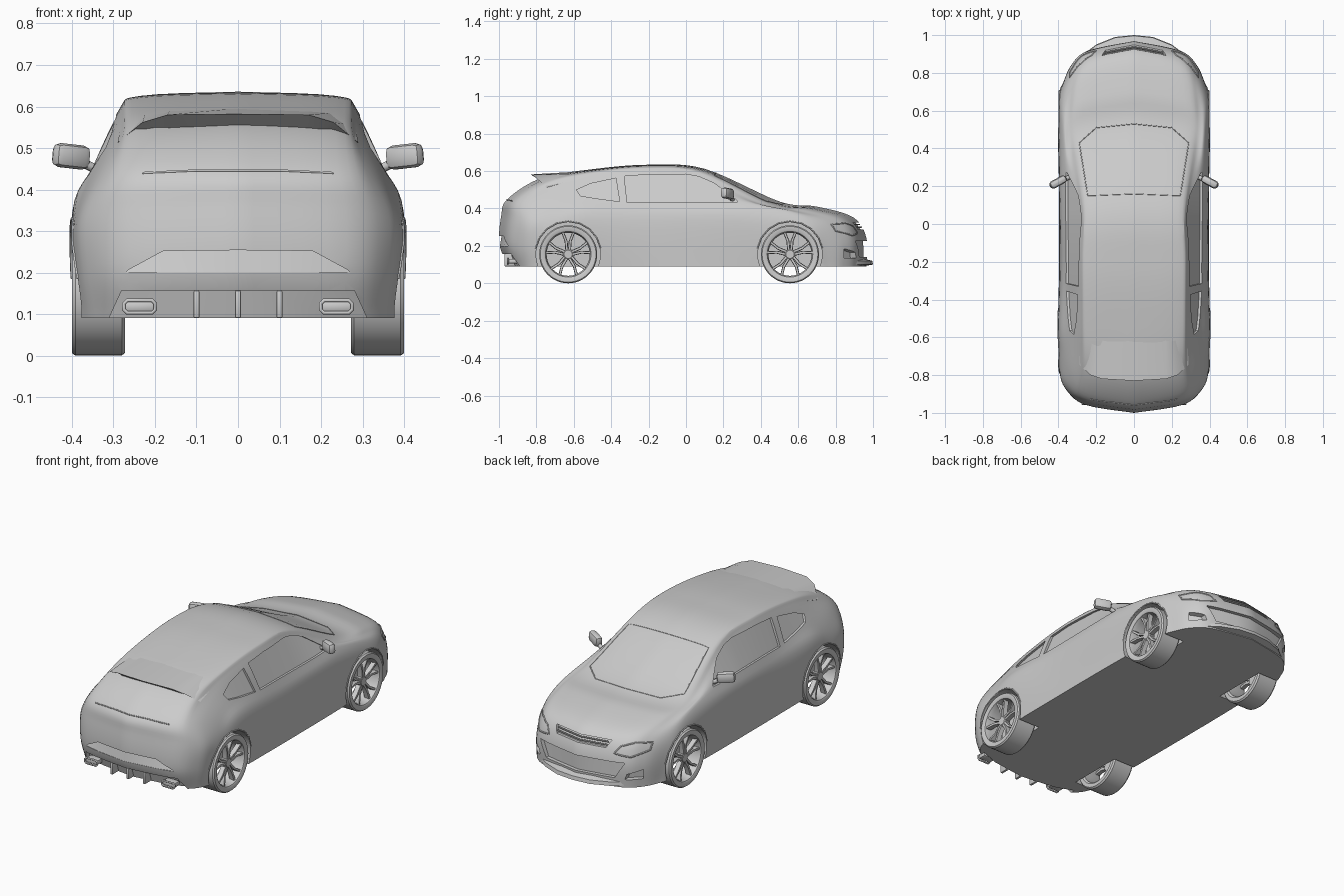
import bpy, bmesh, math
from mathutils import Vector as V, Matrix
from mathutils.bvhtree import BVHTree

if "Cube" in bpy.data.objects:
    bpy.data.objects.remove(bpy.data.objects["Cube"])


def spline(pts, f):
    """Catmull-Rom point at fraction f of a control polygon."""
    n = len(pts) - 1
    i = min(int(f * n), n - 1)
    t = f * n - i
    a, b, c, d = (V(pts[max(0, min(n, i + k))]) for k in (-1, 0, 1, 2))
    return 0.5 * (2*b + (c - a)*t + (2*a - 5*b + 4*c - d)*t*t + (3*b - a - 3*c + d)*t**3)


def finish(name, bm, angle=0.55):
    bmesh.ops.remove_doubles(bm, verts=bm.verts, dist=1e-5)
    bmesh.ops.recalc_face_normals(bm, faces=bm.faces)
    me = bpy.data.meshes.new(name)
    bm.to_mesh(me)
    ob = bpy.data.objects.new(name, me)
    bpy.context.collection.objects.link(ob)
    me.shade_smooth()
    me.set_sharp_from_angle(angle=angle)
    return ob


def loft(bm, rails, closed=True, caps=True):
    """Skin between rows of points, optionally wrapped round and capped."""
    g = [[bm.verts.new(p) for p in r] for r in rails]
    for i in range(len(g) if closed else len(g) - 1):
        a, b = g[i], g[(i + 1) % len(g)]
        for j in range(len(a) - 1):
            bm.faces.new((a[j], a[j + 1], b[j + 1], b[j]))
    if caps:
        bm.faces.new([r[0] for r in g])
        bm.faces.new([r[-1] for r in g])


def mirror_row(half):
    return [V((-p[0], p[1], p[2])) for p in half[:0:-1]] + [V(p) for p in half]


# Body shell: lengthwise rails from rear bumper over the roof to the nose
centre = [(0, y, z) for y, z in (
    (-.95, .09), (-.998, .21), (-.988, .36), (-.955, .45), (-.775, .562), (-.5, .61), (-.2, .634),
    (.1, .612), (.5, .437), (.7, .41), (.895, .352), (.965, .24), (.965, .09))]
roof_edge = [
    (.25, -.915, .09), (.26, -.955, .2), (.26, -.945, .35), (.24, -.915, .45), (.235, -.75, .55),
    (.235, -.5, .6), (.235, -.2, .625), (.235, .09, .6), (.27, .46, .43), (.27, .66, .4),
    (.24, .85, .345), (.24, .915, .23), (.24, .915, .09)]
pillar = [
    (.34, -.86, .09), (.36, -.87, .2), (.365, -.86, .33), (.32, -.84, .44), (.29, -.7, .52),
    (.285, -.5, .568), (.287, -.2, .592), (.285, .06, .567), (.335, .38, .43), (.345, .6, .385),
    (.33, .77, .335), (.33, .84, .22), (.33, .84, .09)]
belt = [(.38, -.78, .09), (.395, -.76, .3), (.355, -.6, .44), (.357, -.2, .437),
        (.37, .36, .415), (.388, .67, .31), (.37, .76, .09)]
shoulder = [(.39, -.72, .09), (.4, -.68, .22), (.4, -.55, .34), (.39, -.2, .33),
            (.397, .28, .33), (.4, .62, .24), (.385, .72, .09)]
sill = [(.39, -.68, .09), (.395, -.35, .09), (.395, .25, .09), (.385, .68, .09)]
rails = [centre, roof_edge, pillar, belt, shoulder, sill]
bm = bmesh.new()
for s in (1, -1):
    rows = []
    for i in range(73):
        cs = [spline(r, i / 72) for r in rails]
        row = [spline(cs, j / 25) for j in range(26)]
        rows.append([(s * p.x, p.y, max(p.z, .09)) for p in row])
    loft(bm, rows, closed=False, caps=False)
bmesh.ops.remove_doubles(bm, verts=bm.verts, dist=1e-5)
bmesh.ops.edgeloop_fill(bm, edges=[e for e in bm.edges if e.is_boundary])
bmesh.ops.recalc_face_normals(bm, faces=bm.faces)
tree = BVHTree.FromBMesh(bm)
body = finish("body", bm)
SIDE, FRONT, REAR, TOP = V((1, 0, 0)), V((0, 1, 0)), V((0, -1, 0)), V((0, 0, 1))


def hit(p, d):
    """Project a 2D drawing point onto the body, seen from direction d."""
    a, b = p
    o = V((2*d.x, a, b)) if d.x else V((a, 2*d.y, b)) if d.y else V((a, b, 2))
    low = o.z - max(o.z, .1)
    o.z -= low
    loc = tree.ray_cast(o, -d)[0]
    return loc + V((0, 0, low))


def cut(cutter):
    m = body.modifiers.new("cut", 'BOOLEAN')
    m.object, m.operation, m.solver = cutter, 'DIFFERENCE', 'EXACT'
    bpy.context.view_layer.objects.active = body
    bpy.ops.object.modifier_apply(modifier=m.name)
    bpy.data.objects.remove(cutter)


def recess(top, bottom, d, depth_top, depth_bottom):
    bm = bmesh.new()
    t, b = [hit(p, d) for p in top], [hit(p, d) for p in bottom]
    loft(bm, [[p - d*depth_top for p in t], [p - d*depth_bottom for p in b],
              [p + d*.08 for p in b], [p + d*.08 for p in t]])
    cut(finish("cutter", bm))


def tube(name, pts, r, closed=False):
    cu = bpy.data.curves.new(name, 'CURVE')
    cu.dimensions, cu.bevel_depth, cu.bevel_resolution = '3D', r, 1
    sp = cu.splines.new('POLY')
    sp.points.add(len(pts) - 1)
    for q, p in zip(sp.points, pts):
        q.co = (*p, 1)
    sp.use_cyclic_u = closed
    bpy.context.collection.objects.link(bpy.data.objects.new(name, cu))


def seam(name, pts, d, r, closed=False):
    ends = pts[1:] + pts[:1] if closed else pts[1:]
    fine = [V(a).lerp(V(b), k / 6) for a, b in zip(pts, ends) for k in range(6)]
    if not closed:
        fine.append(V(pts[-1]))
    tube(name, [hit(p, d) for p in fine], r, closed)


# Recesses: side glass, fog pockets, wheel arches
WHEELS = {"rear": -.63, "front": .556}
for s in (1, -1):
    recess([(-.33, .572), (-.2, .582), (0, .583), (.07, .57), (.15, .535), (.27, .445)],
           [(-.315, .433), (-.2, .433), (0, .433), (.07, .433), (.15, .433), (.275, .435)],
           SIDE * s, .012, .012)
    recess([(-.585, .5), (-.51, .533), (-.375, .562)],
           [(-.565, .468), (-.49, .455), (-.355, .437)], SIDE * s, .012, .012)
    recess([(s*.27, .165), (s*.33, .185)], [(s*.26, .135), (s*.33, .135)], FRONT, .03, .03)
    for y in WHEELS.values():
        bm = bmesh.new()
        bmesh.ops.create_cone(bm, cap_ends=True, segments=48, radius1=.172, radius2=.172, depth=.24,
                              matrix=Matrix.Translation((s*.38, y, .155)) @ Matrix.Rotation(math.pi/2, 4, 'Y'))
        cut(finish("cutter", bm))

# Grilles, rear bumper step and diffuser
fr = (-1, -.65, -.3, 0, .3, .65, 1)
recess([(f*.17, .325) for f in fr], [(f*.15, .288) for f in fr], FRONT, .02, .015)
recess([(f*.26, .225) for f in fr], [(f*.21, .14) for f in fr], FRONT, .02, .02)
recess([(-.265, .206), (-.18, .252), (0, .254), (.18, .252), (.265, .206)],
       [(-.27, .2), (-.18, .2), (0, .2), (.18, .2), (.27, .2)], REAR, .014, .001)
recess([(f*.28, .157) for f in fr], [(f*.32, .07) for f in fr], REAR, .035, .035)
body.data.shade_smooth()
body.data.set_sharp_from_angle(angle=.5)

# Grille slats
for k, z in enumerate((.3, .314)):
    pts = [hit((f*.155, z), FRONT) - FRONT*.006 for f in fr]
    tube(f"grille_slat_{k}", pts, .004)

# Front lip
half = [(0, 1.0, .1), (.1, .99, .1), (.2, .95, .1), (.28, .89, .1), (.33, .835, .1)]
bm = bmesh.new()
edge = mirror_row(half)
back = [V((p.x*.95, p.y - .06, .09)) for p in edge]
loft(bm, [edge, [p + V((0, -.004, .02)) for p in edge], [p + V((0, 0, .045)) for p in back], back])
finish("front_lip", bm)

# Roof spoiler
tip = mirror_row([(0, -.83, .582), (.17, -.82, .58), (.23, -.8, .562), (.29, -.745, .513)])
root = [hit((p.x*.97, -.6), TOP) - TOP*.002 for p in tip]
under = [hit((p.x*.95, p.y + .07), TOP) - TOP*.03 for p in tip]
bm = bmesh.new()
loft(bm, [tip, root, under])
finish("roof_spoiler", bm)

# Seams: windscreen, rear glass, headlights, arch lips
seam("windscreen_seal", [(-.29, .43), (-.2, .51), (0, .53), (.2, .51), (.29, .43), (.245, .15),
                         (0, .16), (-.245, .15)], TOP, .0025, True)
seam("rear_glass_seam", [(-.23, .44), (-.1, .446), (.1, .446), (.23, .44)], REAR, .003)
for s, side in ((1, "right"), (-1, "left")):
    seam("headlight_rim_" + side, [(s*x, z) for x, z in (
        (.2, .268), (.225, .305), (.28, .322), (.34, .315), (.34, .28), (.28, .256))], FRONT, .004, True)
    for n, y in WHEELS.items():
        seam(f"{n}_arch_lip_{side}", [(y + .176*math.cos(a), .155 + .176*math.sin(a)) for a in
                                      (math.radians(d) for d in range(10, 171, 20))], SIDE * s, .004)

# Diffuser fins and exhausts
def box(name, size, loc, bevel=0.0):
    bm = bmesh.new()
    bmesh.ops.create_cube(bm, size=1, matrix=Matrix.Translation(loc) @ Matrix.Diagonal((*size, 1)))
    if bevel:
        bmesh.ops.bevel(bm, geom=bm.edges[:], offset=bevel, segments=2, affect='EDGES', profile=.5)
    return finish(name, bm)


for k, x in enumerate((-.1, 0, .1)):
    box(f"diffuser_fin_{k}", (.014, .06, .066), (x, -.94, .124), .003)
for s, side in ((1, "right"), (-1, "left")):
    box("exhaust_" + side, (.075, .05, .026), (s*.237, -.925, .118), .008)
    tube("exhaust_rim_" + side, [(s*.237 + x, -.952, .118 + z) for x, z in (
        (-.038, -.007), (-.03, -.015), (.03, -.015), (.038, -.007),
        (.038, .007), (.03, .015), (-.03, .015), (-.038, .007))], .005, True)

# Door mirrors
for s, side in ((1, "right"), (-1, "left")):
    ob = box("mirror_" + side, (.095, .042, .058), (0, 0, 0), .017)
    ob.location = (s*.402, .222, .48)
    ob.rotation_euler = (0, -s*.1, -s*.5)
    tube("mirror_stem_" + side, [(s*.335, .25, .445), (s*.375, .235, .465)], .012)

# Wheels: tyre and rim lathe, hub, five forked spokes
def lathe(bm, prof, n=48):
    rows = []
    for i in range(n):
        a = 2*math.pi*i/n
        rows.append([V((x, r*math.cos(a), r*math.sin(a))) for x, r in prof])
    loft(bm, rows, caps=False)


bm = bmesh.new()
lathe(bm, [(.272, .128), (.272, .148), (.28, .155), (.392, .155), (.4, .149), (.4, .129),
           (.396, .122), (.375, .115), (.28, .118), (.272, .128)])
lathe(bm, [(.35, .0), (.35, .03), (.378, .03), (.384, .022), (.384, .0)], 24)
for k in range(5):
    rot = Matrix.Rotation(2*math.pi*k/5, 3, 'X')
    for s in (1, -1):
        path = [(.02, s*.007, .382), (.07, s*.011, .384), (.119, s*.03, .39)]
        loft(bm, [[rot @ V((x - dx, t + w, r)) for r, t, x in path]
                  for dx, w in ((0, -.006), (0, .006), (.025, .008), (.025, -.008))])
wheel = finish("wheel_front_right", bm)
for n, y in WHEELS.items():
    for s, side in ((1, "right"), (-1, "left")):
        ob = wheel
        if (n, side) != ("front", "right"):
            ob = bpy.data.objects.new(f"wheel_{n}_{side}", wheel.data)
            bpy.context.collection.objects.link(ob)
        ob.location = (0, y, .155)
        ob.rotation_euler = (0, 0, 0 if s > 0 else math.pi)
